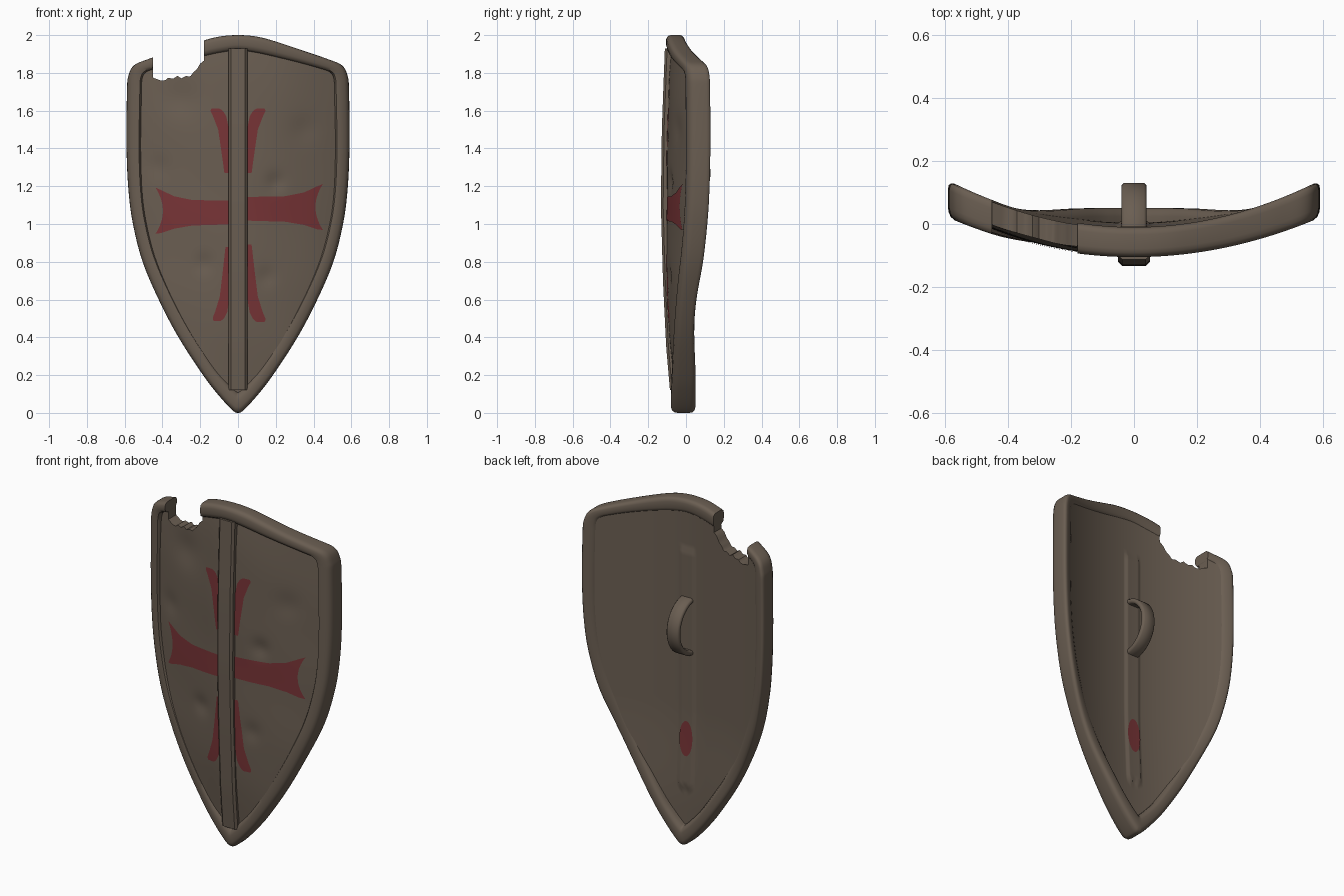
import bpy, bmesh, math
from math import sin, cos, pi, exp

if "Cube" in bpy.data.objects:
    bpy.data.objects.remove(bpy.data.objects["Cube"])


def material(name, rgb):
    m = bpy.data.materials.new(name)
    m.diffuse_color = (*rgb, 1)
    m.use_nodes = True
    m.node_tree.nodes["Principled BSDF"].inputs["Base Color"].default_value = m.diffuse_color
    return m


BROWN = material("worn_brown", (0.145, 0.112, 0.084))
RED = material("faded_red", (0.185, 0.034, 0.037))


def finish(name, bm, mat, angle=45, facing=0):
    if facing == 0:
        bmesh.ops.recalc_face_normals(bm, faces=bm.faces)
    else:
        bm.normal_update()
        for f in bm.faces:
            if f.normal.y * facing < 0:
                f.normal_flip()
    me = bpy.data.meshes.new(name)
    bm.to_mesh(me)
    bm.free()
    me.materials.append(mat)
    ob = bpy.data.objects.new(name, me)
    bpy.context.collection.objects.link(ob)
    bpy.ops.object.select_all(action='DESELECT')
    ob.select_set(True)
    bpy.context.view_layer.objects.active = ob
    bpy.ops.object.shade_smooth_by_angle(angle=math.radians(angle))
    return ob


def loft(name, rings, mat, angle=45):
    bm = bmesh.new()
    vs = [[bm.verts.new(p) for p in r] for r in rings]
    n = len(rings[0])
    for a, b in zip(vs, vs[1:]):
        for i in range(n):
            bm.faces.new((a[i], a[(i + 1) % n], b[(i + 1) % n], b[i]))
    bm.faces.new(vs[0])
    bm.faces.new(vs[-1])
    return finish(name, bm, mat, angle)


def sheet(name, rows, mat, facing):
    bm = bmesh.new()
    vs = [[bm.verts.new(p) for p in r] for r in rows]
    for a, b in zip(vs, vs[1:]):
        for i in range(len(a) - 1):
            bm.faces.new((a[i], a[i + 1], b[i + 1], b[i]))
    return finish(name, bm, mat, 45, facing)


def step(a, b, v):
    t = min(1, max(0, (v - a) / (b - a)))
    return t * t * (3 - 2 * t)


def interp(pts, x):
    if x <= pts[0][0]:
        return pts[0][1]
    for (x0, y0), (x1, y1) in zip(pts, pts[1:]):
        if x <= x1:
            return y0 + (y1 - y0) * (x - x0) / max(x1 - x0, 1e-9)
    return pts[-1][1]


# Curved depth of each surface
def rim_front(x, z):
    return -0.105 + 0.36 * x * x + 0.025 * (1 - step(0.1, 0.8, z))


def rim_back(x, z):
    w = 1 - step(0.2, 0.8, z)
    return (-0.01 + 0.425 * x * x) * (1 - w) + 0.05 * w


DENTS = [(0.2, 1.22, 0.05, 0.012), (-0.18, 0.79, 0.05, 0.01), (-0.3, 1.66, 0.09, 0.012),
         (0.35, 1.5, 0.07, 0.007), (-0.42, 1.3, 0.06, 0.007), (0.15, 0.72, 0.05, 0.008)]


def panel_front(x, z):
    y = -0.10 + 0.42 * x * x + 0.02 * ((z - 1.05) / 0.85) ** 4 + 0.012 * (1 - step(0.1, 0.7, z))
    y += 0.002 * sin(11 * x + 5 * z) * sin(9 * z - 4 * x)
    for dx, dz, r, d in DENTS:
        y += d * exp(-((x - dx) ** 2 + (z - dz) ** 2) / (r * r))
    return y


def panel_back(x, z):
    y = -0.016 + 0.425 * x * x + 0.02 * (1 - step(0.2, 0.8, z))
    if abs(x) < 0.045 and 0.32 < z < 1.72:
        y += 0.008
    return y


# Half outline, top centre to tip: outer x, z and inner x, z
CTRL = [(0, 2.0, 0, 1.92), (0.1, 1.992, 0.1, 1.907), (0.2, 1.966, 0.2, 1.885),
        (0.35, 1.916, 0.33, 1.853), (0.47, 1.875, 0.43, 1.825), (0.55, 1.84, 0.485, 1.805),
        (0.58, 1.785, 0.507, 1.77), (0.588, 1.7, 0.511, 1.68), (0.59, 1.4, 0.515, 1.4),
        (0.58, 1.18, 0.508, 1.19), (0.556, 1.0, 0.487, 1.02), (0.505, 0.8, 0.44, 0.835),
        (0.42, 0.6, 0.36, 0.645), (0.315, 0.4, 0.255, 0.445), (0.185, 0.2, 0.13, 0.25),
        (0.1, 0.09, 0.06, 0.165), (0.03, 0.015, 0.015, 0.12), (0, 0, 0, 0.11)]


def mirror(p):
    return (-p[0], p[1], -p[2], p[3])


def catmull(pts, n):
    ext = [mirror(pts[1])] + pts + [mirror(pts[-2])]
    out = []
    for i in range(1, len(ext) - 2):
        a, b, c, d = ext[i - 1:i + 3]
        for k in range(n):
            t = k / n
            out.append(tuple(0.5 * (2 * q + (r - p) * t + (2 * p - 5 * q + 4 * r - s) * t * t
                                    + (3 * q - p - 3 * r + s) * t ** 3)
                             for p, q, r, s in zip(a, b, c, d)))
    return out + [pts[-1]]


half = catmull(CTRL, 6)

# Raised rim, open across the broken notch
left = [mirror(p) for p in half]
path = [(-0.18, 1.972, -0.18, 1.89)]
path += [p for p in reversed(left[1:]) if p[1] > 1.5 and p[0] > -0.17]
path += half
path += [(p[0], p[1], min(p[2], -0.45) if p[1] > 1.78 else p[2], p[3])
         for p in reversed(left[:-1]) if p[1] < 1.5 or p[0] < -0.46]
path += [(-0.45, 1.882, -0.45, 1.825)]
PROFILE = [(0, 0.28), (0.03, 0.15), (0.12, 0.05), (0.28, 0), (0.65, 0.0), (0.88, 0.05), (1, 0.2),
           (1, 0.8), (0.88, 0.95), (0.7, 1), (0.28, 1), (0.12, 0.96), (0.03, 0.88), (0, 0.75)]
rings = []
for xo, zo, xi, zi in path:
    ring = []
    for t, s in PROFILE:
        x, z = xo + (xi - xo) * t, zo + (zi - zo) * t
        f, b = rim_front(x, z), rim_back(x, z)
        ring.append((x, f + (b - f) * s, z))
    rings.append(ring)
loft("rim", rings, BROWN, 50)

# Curved panel with the jagged broken corner
mid = [((p[0] + p[2]) / 2, (p[1] + p[3]) / 2) for p in half]
k = max(range(len(mid)), key=lambda i: mid[i][0])
top_pts, bot_pts = mid[:k + 1], mid[k:][::-1]
NOTCH = [(-0.45, 1.775), (-0.41, 1.76), (-0.385, 1.76), (-0.37, 1.775), (-0.345, 1.768), (-0.32, 1.785),
         (-0.3, 1.77), (-0.275, 1.785), (-0.255, 1.778), (-0.235, 1.805), (-0.215, 1.82),
         (-0.205, 1.845), (-0.18, 1.865)]
xm = mid[k][0]
xs = [-xm + 2 * xm * i / 110 for i in range(111)]
xs = sorted(xs + [-0.4505, -0.4495, -0.1805, -0.1795])
bm = bmesh.new()
M = 80
front, back = [], []
for x in xs:
    zt, zb = interp(top_pts, abs(x)), interp(bot_pts, abs(x))
    if -0.45 < x < -0.18:
        zt = interp(NOTCH, x)
    if abs(x) > xm - 1e-6:
        zt, zb = 1.6, 1.3
    zs = [zb + (zt - zb) * j / M for j in range(M + 1)]
    front.append([bm.verts.new((x, panel_front(x, z), z)) for z in zs])
    back.append([bm.verts.new((x, panel_back(x, z), z)) for z in zs])
for i in range(len(xs) - 1):
    for g in (front, back):
        for j in range(M):
            bm.faces.new((g[i][j], g[i][j + 1], g[i + 1][j + 1], g[i + 1][j]))
    for j in (0, M):
        bm.faces.new((front[i][j], front[i + 1][j], back[i + 1][j], back[i][j]))
for i in (0, -1):
    for j in range(M):
        bm.faces.new((front[i][j], front[i][j + 1], back[i][j + 1], back[i][j]))
finish("panel", bm, BROWN, 40)

# Central rib on the front
RIB_Y = [(0.12, -0.085), (0.35, -0.105), (0.7, -0.122), (1.1, -0.133), (1.5, -0.128), (1.93, -0.112)]
rings = []
for i in range(31):
    z = 0.12 + 1.81 * i / 30
    y = interp(RIB_Y, z)
    w = 0.05
    rings.append([(-w, -0.05, z), (-w, y + 0.012, z), (-w + 0.012, y, z),
                  (w - 0.012, y, z), (w, y + 0.012, z), (w, -0.05, z)])
loft("centre_rib", rings, BROWN, 30)

# Strap handle on the back
rings = []
for i in range(33):
    a = pi * i / 32
    ring = []
    for x, r in [(-0.032, 0), (0.032, 0), (0.04, 0.008), (0.04, 0.02),
                 (0.032, 0.028), (-0.032, 0.028), (-0.04, 0.02), (-0.04, 0.008)]:
        ring.append((x, -0.03 + (0.132 + r) * sin(a), 1.27 + (0.14 + r) * cos(a)))
    rings.append(ring)
loft("handle", rings, BROWN, 50)


# Painted cross: each arm is a thin skin over the panel, listed as (along, low, high)
def paint_arm(name, prof, dip, vertical):
    lo = [(p[0], p[1]) for p in prof]
    hi = [(p[0], p[2]) for p in prof]
    s, e = prof[0][0], prof[-1][0]
    rows = []
    for i in range(41):
        row = []
        for j in range(17):
            v = j / 16
            a = s + (e - s) * i / 40
            c = interp(lo, a) * (1 - v) + interp(hi, a) * v
            a -= dip * (i / 40) ** 4 * (1 - (2 * v - 1) ** 2)
            x, z = (c, a) if vertical else (a, c)
            row.append((x, z))
        rows.append(row)
    return rows


def put(name, rows, sx=1, sz=1, dz=0):
    sheet(name, [[(sx * x, panel_front(sx * x, sz * z + dz) - 0.003, sz * z + dz)
                  for x, z in r] for r in rows], RED, -1)


side = paint_arm("arm", [(0.045, 1.018, 1.143), (0.25, 1.012, 1.147), (0.35, 0.995, 1.167),
                         (0.42, 0.972, 1.2), (0.45, 0.968, 1.212)], 0.04, False)
put("cross_arm_right", side)
put("cross_arm_left", side, sx=-0.97, dz=-0.02)
upper = paint_arm("arm", [(1.27, 0.045, 0.072), (1.4, 0.045, 0.09), (1.5, 0.048, 0.105),
                          (1.57, 0.062, 0.132), (1.6, 0.08, 0.147), (1.612, 0.1, 0.14)], 0, True)
put("cross_upper_right", upper)
put("cross_upper_left", upper, sx=-1)
# the lower arms are the upper arms turned over, slightly longer
put("cross_lower_right", upper, sz=-1.2, dz=2.415)
put("cross_lower_left", upper, sx=-0.92, sz=-1.15, dz=2.34)

# Red patch on the back
rows = []
for i in range(25):
    x = -0.042 * cos(pi * i / 24)
    h = 0.1 * sin(pi * i / 24) + 0.001
    rows.append([(x, panel_back(x, 0.61) + 0.006, 0.61 - h + 2 * h * j / 10) for j in range(11)])
rows = [[(x, panel_back(x, z) + 0.004, z) for x, y, z in r] for r in rows]
sheet("back_patch", rows, RED, 1)
